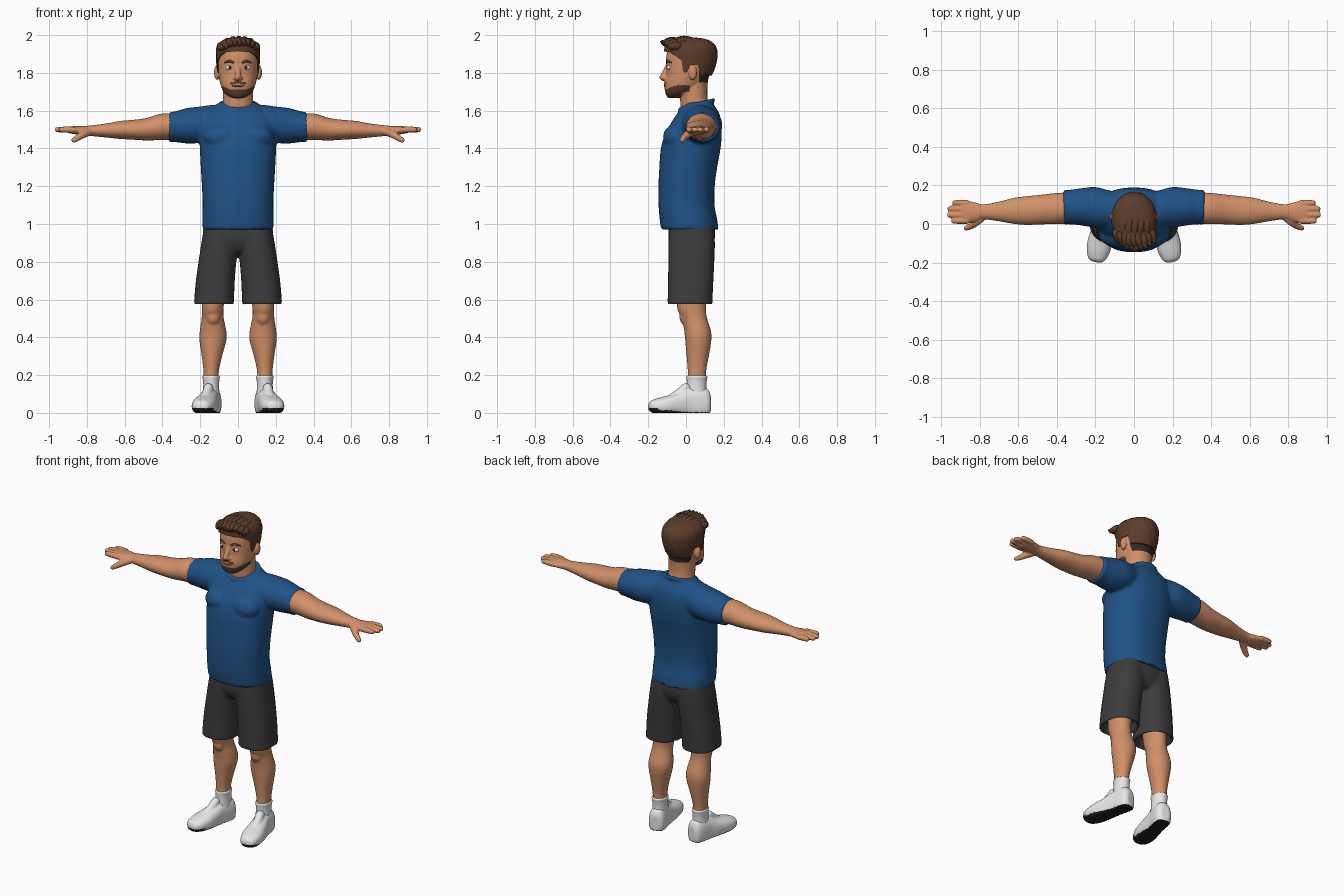
import bpy, bmesh, random
from math import sin, cos, pi, radians, degrees
from mathutils import Vector, Matrix

if "Cube" in bpy.data.objects:
    bpy.data.objects.remove(bpy.data.objects["Cube"], do_unlink=True)
random.seed(4)


def material(name, *rgb):
    m = bpy.data.materials.new(name)
    m.use_nodes = True
    m.diffuse_color = (*rgb, 1)
    bsdf = m.node_tree.nodes["Principled BSDF"]
    bsdf.inputs["Base Color"].default_value = (*rgb, 1)
    bsdf.inputs["Roughness"].default_value = 0.7
    return m


SKIN = material("skin", 0.64, 0.28, 0.14)
BLUE = material("shirt blue", 0.014, 0.085, 0.24)
GREY = material("shorts grey", 0.045, 0.045, 0.045)
HAIR = material("hair brown", 0.105, 0.045, 0.024)
FADE = material("dark cropped hair", 0.03, 0.025, 0.024)
WHITE = material("white", 0.8, 0.8, 0.8)
BLACK = material("sole black", 0.012, 0.012, 0.012)
LIP = material("mouth red brown", 0.16, 0.045, 0.03)


def spline(keys, steps=5):
    """Smooth curve through rows of numbers."""
    out, last = [], len(keys) - 1
    for i in range(last):
        rows = keys[max(i - 1, 0)], keys[i], keys[i + 1], keys[min(i + 2, last)]
        for s in range(steps):
            t = s / steps
            out.append([0.5 * (2 * b + (c - a) * t + (2 * a - 5 * b + 4 * c - d) * t ** 2
                               + (3 * b - a - 3 * c + d) * t ** 3) for a, b, c, d in zip(*rows)])
    return out + [list(keys[-1])]


def bridge(bm, rings, caps=True):
    rows = [[bm.verts.new(p) for p in ring] for ring in rings]
    n = len(rows[0])
    for lo, hi in zip(rows, rows[1:]):
        for i in range(n):
            bm.faces.new((lo[i], lo[(i + 1) % n], hi[(i + 1) % n], hi[i]))
    if caps:
        bm.faces.new(rows[0][::-1])
    bm.faces.new(rows[-1])


def loft(bm, axis, keys, power=2.0, n=32):
    """Rows are position along the axis, two centre values, two half widths."""
    def bend(v):
        return (1 if v > 0 else -1) * abs(v) ** (2 / power)
    rings = []
    for t, c1, c2, r1, r2 in spline(keys):
        ring = []
        for i in range(n):
            a = 2 * pi * i / n
            p = [c1 + max(r1, 0.003) * bend(cos(a)), c2 + max(r2, 0.003) * bend(sin(a))]
            p.insert("xyz".index(axis), t)
            ring.append(p)
        rings.append(ring)
    bridge(bm, rings)


def tube(bm, keys, up=(0, 0, 1), n=12):
    """Tapered tube; rows are x, y, z, radius."""
    pts = spline(keys)
    rings = []
    for i, p in enumerate(pts):
        d = Vector(pts[min(i + 1, len(pts) - 1)][:3]) - Vector(pts[max(i - 1, 0)][:3])
        side = d.cross(Vector(up)).normalized()
        top = side.cross(d).normalized()
        rings.append([Vector(p[:3]) + p[3] * (side * cos(2 * pi * k / n) + top * sin(2 * pi * k / n))
                      for k in range(n)])
    bridge(bm, rings)


def blob(bm, centre, radii):
    m = Matrix.Translation(centre) @ Matrix.Diagonal((*radii, 1))
    bmesh.ops.create_uvsphere(bm, u_segments=20, v_segments=12, radius=1, matrix=m)


def finish(name, bm, mats, voxel=0, smooth=4, paint=None, side=1):
    """Turn the pieces into one object, optionally fused, mirrored and painted."""
    bmesh.ops.scale(bm, vec=(side, 1, 1), verts=bm.verts)
    bmesh.ops.recalc_face_normals(bm, faces=bm.faces)
    me = bpy.data.meshes.new(name)
    bm.to_mesh(me)
    bm.free()
    ob = bpy.data.objects.new(name, me)
    bpy.context.collection.objects.link(ob)
    if voxel:
        fuse = ob.modifiers.new("fuse", "REMESH")
        fuse.mode, fuse.voxel_size = "VOXEL", voxel
        soft = ob.modifiers.new("soften", "SMOOTH")
        soft.factor, soft.iterations = 0.5, smooth
        graph = bpy.context.evaluated_depsgraph_get()
        me = bpy.data.meshes.new_from_object(ob.evaluated_get(graph))
        ob.modifiers.clear()
        ob.data = me
    me.materials.clear()
    for m in mats:
        me.materials.append(m)
    me.shade_smooth()
    me.set_sharp_from_angle(angle=radians(50))
    if paint:
        for p in me.polygons:
            p.material_index = paint(p.center, p.normal)
    return ob


# Shirt: torso, chest, sleeves and collar fused together
bm = bmesh.new()
loft(bm, "z", [(.972, 0, .02, .188, .152), (1.03, 0, .012, .189, .152), (1.1, 0, .003, .187, .148),
               (1.2, 0, .003, .191, .149), (1.3, 0, .012, .197, .153), (1.4, 0, .025, .202, .158),
               (1.48, 0, .04, .206, .149), (1.54, 0, .055, .2, .131), (1.585, 0, .065, .17, .111),
               (1.62, 0, .07, .128, .085), (1.645, 0, .07, .1, .07)], 2.3, 48)
for s in (1, -1):
    blob(bm, (s * .085, -.05, 1.46), (.1, .072, .07))
    loft(bm, "x", [(s * .05, .07, 1.54, .09, .08), (s * .13, .075, 1.53, .1, .1),
                   (s * .2, .086, 1.525, .106, .097), (s * .27, .089, 1.52, .097, .094),
                   (s * .33, .088, 1.515, .09, .082), (s * .367, .087, 1.512, .09, .08)])
ring = [2 * pi * i / 12 for i in range(13)]
tube(bm, [(.092 * sin(a), .055 - .088 * cos(a), 1.632 - .024 * cos(a), .011) for a in ring])
finish("shirt", bm, [BLUE], .009, 3)

# Shorts: pelvis and two hollow-hemmed legs
bm = bmesh.new()
loft(bm, "z", [(.85, 0, .03, .08, .09), (.89, 0, .03, .165, .115), (.94, 0, .03, .186, .124),
               (1.01, 0, .03, .18, .12)], 2.3)
for s in (1, -1):
    loft(bm, "z", [(.63, s * .127, .02, .08, .095), (.59, s * .127, .022, .088, .102),
                   (.572, s * .128, .022, .104, .118), (.61, s * .126, .022, .105, .119),
                   (.7, s * .12, .025, .103, .12), (.8, s * .109, .028, .1, .122),
                   (.9, s * .096, .03, .098, .123), (.99, s * .09, .03, .088, .118)], 2.3)
finish("shorts", bm, [GREY], .009, 3)

# Limbs, made once for each side
for label, s in (("left", 1), ("right", -1)):
    bm = bmesh.new()
    loft(bm, "x", [(.3, .085, 1.515, .08, .07), (.4, .08, 1.515, .081, .07), (.48, .075, 1.502, .077, .06),
                   (.55, .07, 1.499, .075, .053), (.62, .068, 1.498, .068, .048),
                   (.7, .065, 1.495, .051, .037), (.78, .063, 1.494, .039, .028),
                   (.82, .062, 1.495, .049, .024), (.87, .062, 1.497, .06, .021),
                   (.9, .062, 1.498, .058, .016)])
    for i, tip in enumerate((.948, .968, .966, .942)):
        y = .016 + .031 * i
        tube(bm, [(.86, y, 1.498, .016), (.91, y, 1.5, .016), (tip - .01, y, 1.499, .014),
                  (tip, y, 1.498, .008)])
    tube(bm, [(.78, .04, 1.49, .02), (.815, .012, 1.477, .021), (.845, -.01, 1.458, .017),
              (.872, -.022, 1.442, .013), (.88, -.024, 1.438, .007)])
    finish(label + "_arm", bm, [SKIN], .005, 4, side=s)

    bm = bmesh.new()
    loft(bm, "z", [(.15, .142, .055, .04, .05), (.22, .142, .058, .041, .049), (.3, .138, .062, .054, .059),
                   (.38, .133, .065, .071, .069), (.43, .132, .062, .071, .071),
                   (.5, .134, .045, .059, .067), (.55, .134, .03, .057, .076), (.64, .13, .028, .065, .08)])
    blob(bm, (.132, -.005, .51), (.036, .03, .045))
    finish(label + "_leg", bm, [SKIN], .008, 3, side=s)

    bm = bmesh.new()
    loft(bm, "z", [(.08, .142, .055, .045, .055), (.14, .142, .056, .042, .052),
                   (.17, .142, .057, .043, .053), (.19, .142, .058, .046, .055), (.197, .142, .058, .042, .051)])
    finish(label + "_sock", bm, [WHITE], side=s)

    # Shoe is lofted from toe to heel, cut flat, then turned outwards
    bm = bmesh.new()
    loft(bm, "y", [(-.203, 0, .032, .018, .013), (-.19, 0, .034, .042, .03), (-.15, 0, .036, .059, .043),
                   (-.1, 0, .04, .064, .052), (-.04, 0, .045, .058, .064), (.02, 0, .05, .051, .082),
                   (.08, 0, .05, .051, .088), (.115, 0, .05, .045, .075), (.13, 0, .05, .025, .045)], 2.4)
    cut = bmesh.ops.bisect_plane(bm, geom=bm.verts[:] + bm.edges[:] + bm.faces[:], plane_co=(0, 0, 0),
                                 plane_no=(0, 0, 1), clear_inner=True)
    bmesh.ops.holes_fill(bm, edges=[e for e in bm.edges if e.is_boundary])
    tube(bm, [(0, -.075, .082, .022), (0, -.03, .108, .026), (0, .003, .14, .024), (0, .01, .152, .012)])
    turn = Matrix.Translation((.145, .055, 0)) @ Matrix.Rotation(radians(12), 4, "Z")
    bmesh.ops.transform(bm, matrix=turn @ Matrix.Translation((0, -.055, 0)), verts=bm.verts)
    finish(label + "_shoe", bm, [WHITE, BLACK], .006, 2, side=s, paint=lambda c, n: int(
        c.z < .02 and n.z < -.5 or c.z < .025 and c.y < -.15))

# Head with neck, nose and ears; beard and cropped nape follow position rules
bm = bmesh.new()
loft(bm, "z", [(1.668, 0, -.065, .035, .03), (1.68, 0, -.058, .056, .046), (1.7, 0, -.038, .077, .072),
               (1.74, 0, -.01, .093, .106), (1.79, 0, .01, .103, .116), (1.84, 0, .02, .107, .126),
               (1.89, 0, .025, .108, .129), (1.93, 0, .025, .098, .118), (1.96, 0, .025, .07, .09),
               (1.975, 0, .025, .03, .04)], 2.1, 40)
loft(bm, "z", [(1.55, 0, .06, .085, .08), (1.62, 0, .05, .083, .079), (1.66, 0, .042, .08, .073),
               (1.72, 0, .04, .08, .073), (1.78, 0, .045, .08, .075)])
tube(bm, [(0, -.09, 1.85, .012), (0, -.104, 1.82, .013), (0, -.118, 1.79, .016), (0, -.122, 1.775, .017),
          (0, -.115, 1.762, .01)], up=(1, 0, 0))
blob(bm, (0, -.126, 1.776), (.014, .016, .013))
for s in (1, -1):
    blob(bm, (s * .015, -.113, 1.772), (.012, .014, .01))
    blob(bm, (s * .11, .036, 1.802), (.017, .023, .04))


def head_colour(c, n):
    x = abs(c.x)
    jaw = 1.668 < c.z < 1.712 + .5 * max(0, x - .045) and c.y < .02
    throat = c.z < 1.7 and c.y > -.025
    moustache = x < .042 and 1.743 < c.z + .15 * x < 1.757 and c.y < -.08
    if jaw and not throat or moustache:
        return 1
    return 2 if c.y > .07 and 1.75 < c.z < 1.8 else 0


finish("head", bm, [SKIN, HAIR, FADE], .0045, 4, head_colour)

# Hair cap: columns run from the hairline up to the crown
hairline = [(0, 1.915), (35, 1.91), (55, 1.89), (70, 1.865), (76, 1.8), (84, 1.8),
            (90, 1.842), (110, 1.842), (120, 1.79), (180, 1.785)]
shape = spline([(1.77, .01, .104, .118), (1.84, .022, .113, .137), (1.89, .026, .117, .14),
                (1.93, .024, .115, .138), (1.96, .018, .098, .125), (1.98, .012, .065, .09),
                (1.988, .01, .02, .03)])


def sample(table, t):
    for a, b in zip(table, table[1:]):
        if t <= b[0]:
            f = (t - a[0]) / (b[0] - a[0])
            return [u + (v - u) * f for u, v in zip(a, b)][1:]
    return list(table[-1][1:])


bm = bmesh.new()
rings = []
for k in range(-1, 17):
    ring = []
    for i in range(72):
        a = 2 * pi * i / 72
        low = sample(hairline, min(degrees(a), 360 - degrees(a)))[0]
        z = low + (1.988 - low) * (1 - (1 - max(k, 0) / 16) ** 2)
        cy, rx, ry = sample(shape, z)
        f = .88 if k < 0 else 1 + .012 * sin(a * 14 + z * 60)
        ring.append((f * rx * sin(a), cy - f * ry * cos(a), z))
    rings.append(ring)
bridge(bm, rings, caps=False)
finish("hair", bm, [HAIR])

# Swept locks along the fringe and over the crown
bm = bmesh.new()
for i in range(9):
    x = -.092 + .023 * i
    drop, j = 3 * x * x, random.uniform(-.006, .006)
    back = 4 * x * x
    tube(bm, [(x * .8, -.03, 1.966 - drop, .018), (x * .95 + j, -.08 + back, 1.968 - drop, .022),
              (x + .008, -.113 + back, 1.963 - drop + j, .018),
              (x + .018, -.134 + back, 1.972 - drop + j, .004)])
for i in range(5):
    x = -.06 + .03 * i
    tube(bm, [(x, -.07, 1.966 - 3 * x * x, .014), (x + .004, -.01, 1.977 - 3 * x * x, .02),
              (x + .01, .05, 1.968 - 3 * x * x, .012), (x + .012, .08, 1.95 - 3 * x * x, .004)])
finish("hair_locks", bm, [HAIR])

# Eyes, brows and mouth
for label, s in (("left", 1), ("right", -1)):
    for part, mat, centre, radii in (("eye", WHITE, (.045, -.088, 1.828), (.02, .013, .014)),
                                     ("pupil", FADE, (.043, -.0985, 1.828), (.008, .004, .009))):
        bm = bmesh.new()
        blob(bm, centre, radii)
        finish(label + "_" + part, bm, [mat], side=s)
    bm = bmesh.new()
    tube(bm, [(.02, -.102, 1.853, .005), (.045, -.094, 1.862, .007), (.072, -.076, 1.853, .003)])
    finish(label + "_eyebrow", bm, [HAIR], side=s)
bm = bmesh.new()
tube(bm, [(-.036, -.106, 1.736, .002), (-.018, -.112, 1.73, .004), (.018, -.112, 1.73, .004),
          (.036, -.106, 1.736, .002)])
finish("mouth", bm, [LIP])
